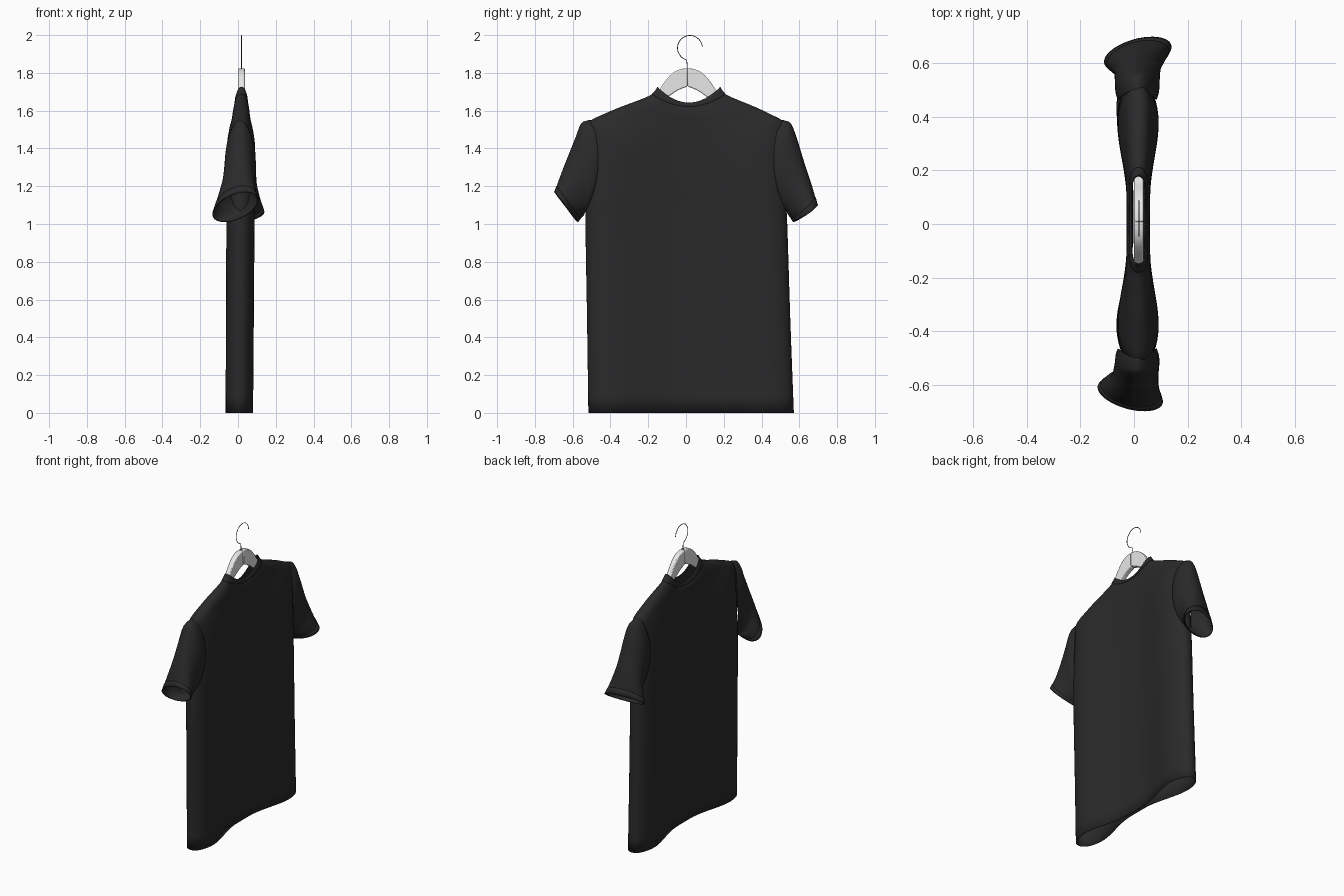
import bpy, bmesh, math
from mathutils import Vector

if "Cube" in bpy.data.objects:
    bpy.data.objects.remove(bpy.data.objects["Cube"])


def material(name, r, g, b):
    m = bpy.data.materials.new(name)
    m.diffuse_color = (r, g, b, 1)
    m.use_nodes = True
    m.node_tree.nodes["Principled BSDF"].inputs["Base Color"].default_value = m.diffuse_color
    return m


CLOTH = material("black cotton", 0.023, 0.023, 0.024)
PLASTIC = material("light grey plastic", 0.8, 0.8, 0.8)
WIRE = material("dark wire", 0.05, 0.05, 0.05)


def add_object(name, bm, mat, angle=50):
    bmesh.ops.recalc_face_normals(bm, faces=bm.faces)
    mesh = bpy.data.meshes.new(name)
    bm.to_mesh(mesh)
    bm.free()
    mesh.materials.append(mat)
    ob = bpy.data.objects.new(name, mesh)
    bpy.context.collection.objects.link(ob)
    bpy.ops.object.select_all(action='DESELECT')
    ob.select_set(True)
    bpy.context.view_layer.objects.active = ob
    bpy.ops.object.shade_smooth_by_angle(angle=math.radians(angle))
    return ob


def loft(name, rings, mat):
    """Open tube of cloth through a list of equal point rings."""
    bm = bmesh.new()
    rows = [[bm.verts.new(p) for p in ring] for ring in rings]
    n = len(rows[0])
    for a, b in zip(rows, rows[1:]):
        for k in range(n):
            bm.faces.new((a[k], a[(k + 1) % n], b[(k + 1) % n], b[k]))
    ob = add_object(name, bm, mat)
    sol = ob.modifiers.new("cloth thickness", 'SOLIDIFY')
    sol.thickness = 0.004
    sol.offset = -1
    return ob


def resample(keys, per=4):
    """Smooth (Catmull-Rom) interpolation of key tuples."""
    out = []
    for i in range(len(keys) - 1):
        p = [keys[max(0, min(len(keys) - 1, i + d))] for d in (-1, 0, 1, 2)]
        for s in range(per):
            t = s / per
            out.append(tuple(0.5 * (2 * b + (c - a) * t + (2*a - 5*b + 4*c - d) * t * t
                                    + (3*b - a - 3*c + d) * t ** 3)
                             for a, b, c, d in zip(*p)))
    return out + [keys[-1]]


def torso_ring(z, w, c, mid, edge, dip, n=72):
    """Flat section, pinched in the middle; dip lowers it towards the neck."""
    ring = []
    for k in range(n):
        a = 2 * math.pi * k / n
        u = math.cos(a)
        s = 1 if math.sin(a) >= 0 else -1
        t = max(0, min(1, (abs(u) - 0.12) / 0.68))
        h = (mid + (edge - mid) * t * t * (3 - 2 * t)) * math.sqrt(max(0, 1 - u ** 8))
        d = dip * (1 - u * u) * (1 if s > 0 else 1.3)
        ring.append((0.007 + 0.006 * z + s * h, c + w * u, z - d))
    return ring


# Shirt body: z, half width, centre y, middle and edge half depth, neck dip
BODY = [
    (0.00, 0.544, 0.027, 0.012, 0.078, 0),
    (0.50, 0.538, 0.014, 0.018, 0.079, 0),
    (1.00, 0.534, 0.002, 0.028, 0.080, 0),
    (1.20, 0.525, 0.000, 0.034, 0.082, 0),
    (1.40, 0.515, 0.000, 0.040, 0.080, 0),
    (1.50, 0.520, 0.000, 0.043, 0.066, 0),
    (1.545, 0.510, 0.002, 0.043, 0.054, 0.0),
    (1.58, 0.445, 0.005, 0.043, 0.048, 0.008),
    (1.62, 0.355, 0.010, 0.041, 0.044, 0.025),
    (1.655, 0.265, 0.014, 0.038, 0.040, 0.048),
    (1.685, 0.198, 0.015, 0.033, 0.035, 0.064),
    (1.715, 0.165, 0.015, 0.028, 0.029, 0.076),
]
loft("shirt_body", [torso_ring(*k) for k in resample(BODY)], CLOTH)

# Ribbed collar band
COLLAR = [(1.688, 0.196, 0.015, 0.035, 0.036, 0.066),
          (1.708, 0.177, 0.015, 0.033, 0.034, 0.073),
          (1.726, 0.167, 0.015, 0.026, 0.027, 0.083)]
loft("collar", [torso_ring(*k) for k in resample(COLLAR, 3)], CLOTH)


def sleeve(name, turn, tilt, keys):
    """Rings between an outer and an inner edge line; turn = -1 puts it on the other side."""
    rings = []
    for yo, zo, yi, zi, xh, bow, skew in keys:
        ring = []
        for k in range(40):
            a = 2 * math.pi * k / 40
            f = (1 - math.cos(a)) / 2
            x = xh * math.sin(a)
            y = yo + (yi - yo) * f - bow * math.sin(a) ** 2 + skew * x
            z = zo + (zi - zo) * f + tilt * skew * x
            shift = 0.012 * (1 - skew / 0.22) + turn * 0.014 * skew / 0.22
            ring.append((x + shift, turn * y, z))
        rings.append(ring)
    return loft(name, rings, CLOTH)


# Sleeves: outer y, z, inner y, z, half depth, armhole curve, twist
SHOULDER = [(0.500, 1.552, 0.520, 1.08, 0.073, 0.045, 0),
            (0.530, 1.546, 0.522, 1.075, 0.080, 0.040, 0),
            (0.558, 1.528, 0.527, 1.07, 0.083, 0.030, 0),
            (0.588, 1.450, 0.532, 1.065, 0.084, 0.018, 0.03)]
for name, turn, tilt, tail in (
        ("right_sleeve", 1, 0.3, [(0.628, 1.320, 0.538, 1.055, 0.088, 0.005, 0.08),
                                  (0.666, 1.200, 0.545, 1.045, 0.104, 0, 0.16),
                                  (0.690, 1.100, 0.575, 1.012, 0.124, 0, 0.22)]),
        ("left_sleeve", -1, 1.4, [(0.630, 1.345, 0.538, 1.055, 0.088, 0.005, 0.08),
                                  (0.666, 1.245, 0.545, 1.045, 0.102, 0, 0.16),
                                  (0.690, 1.160, 0.580, 1.020, 0.120, 0, 0.22)])):
    keys = resample(SHOULDER + tail)
    sleeve(name, turn, tilt, keys)
    # Cuff band laid over the end of the sleeve
    cuff = [(k[0] + 0.002, k[1] + 0.001, k[2] - 0.002, k[3] - 0.001, k[4] + 0.002, k[5], k[6])
            for k in keys[-3:]]
    sleeve(name.replace("sleeve", "cuff"), turn, tilt, cuff)

# Hanger: two curved arms meeting in a seam
OUTER = [(0, 1.825), (0.04, 1.819), (0.08, 1.798), (0.12, 1.755), (0.165, 1.697),
         (0.30, 1.600), (0.43, 1.525)]
INNER = [(0.42, 1.500), (0.28, 1.560), (0.16, 1.630), (0.10, 1.675), (0.05, 1.708), (0, 1.728)]
for name, side in (("hanger_arm_right", 1), ("hanger_arm_left", -1)):
    bm = bmesh.new()
    profile = resample(OUTER, 3) + resample(INNER, 3)
    face = bm.faces.new([bm.verts.new((0.0, 0.008 + side * y, z)) for y, z in profile])
    res = bmesh.ops.extrude_face_region(bm, geom=[face])
    moved = [v for v in res["geom"] if isinstance(v, bmesh.types.BMVert)]
    bmesh.ops.translate(bm, verts=moved, vec=Vector((0.036, 0, 0)))
    ob = add_object(name, bm, PLASTIC, 35)
    bev = ob.modifiers.new("rounded edge", 'BEVEL')
    bev.width = 0.006
    bev.segments = 2
    bev.limit_method = 'ANGLE'
    bev.angle_limit = math.radians(50)

# Wire hook
path = [(0.018, 0.006, 1.80), (0.018, 0.006, 1.85), (0.018, 0.003, 1.868)]
for i in range(25):
    a = math.radians(245 - i * 10)
    path.append((0.018, 0.021 + 0.066 * math.cos(a), 1.932 + 0.066 * math.sin(a)))
curve = bpy.data.curves.new("hanger_hook", 'CURVE')
curve.dimensions = '3D'
curve.bevel_depth = 0.002
curve.bevel_resolution = 2
curve.use_fill_caps = True
spline = curve.splines.new('POLY')
spline.points.add(len(path) - 1)
for point, co in zip(spline.points, path):
    point.co = (*co, 1)
curve.materials.append(WIRE)
bpy.context.collection.objects.link(bpy.data.objects.new("hanger_hook", curve))
